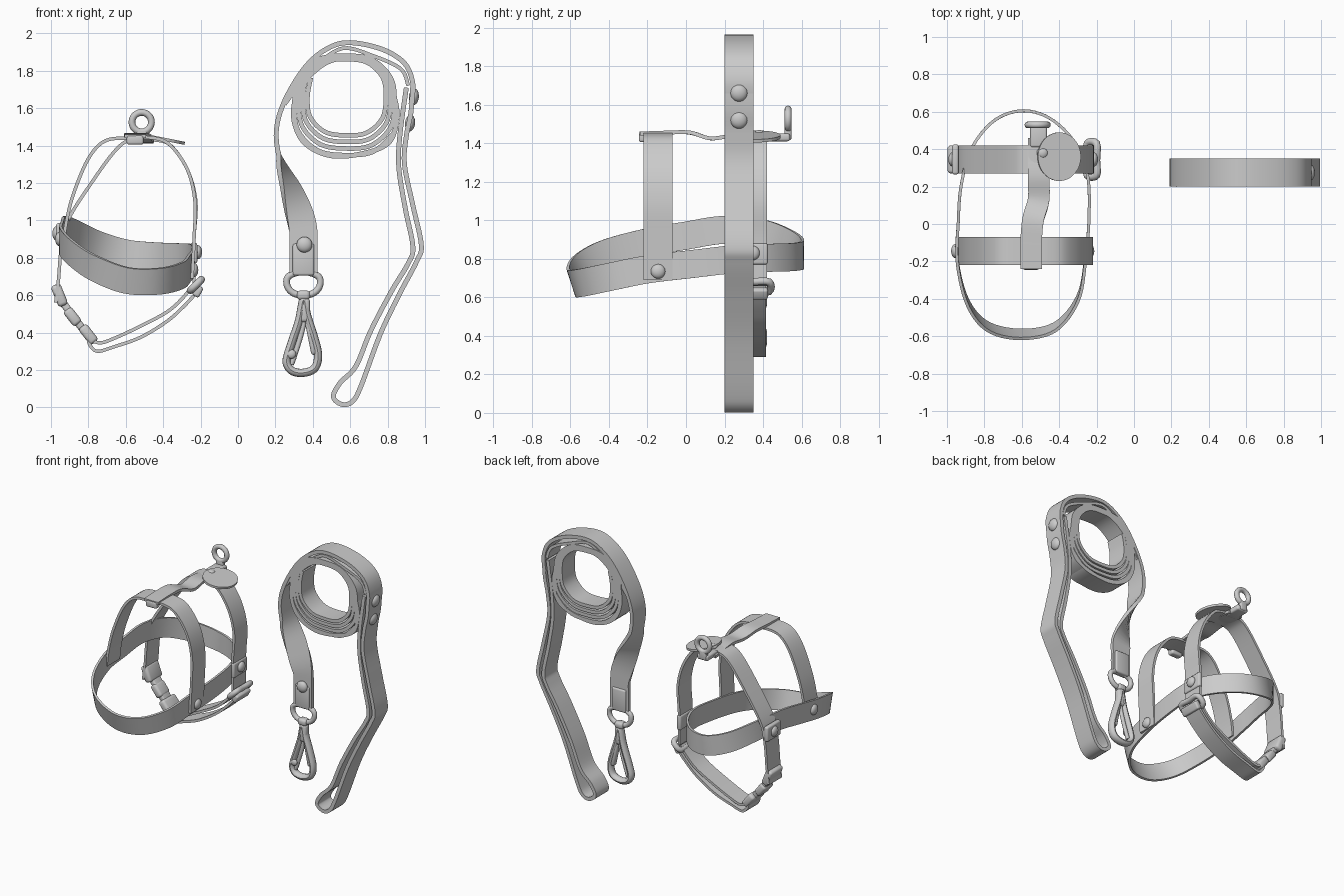
import bpy, bmesh, math
from mathutils import Vector

if "Cube" in bpy.data.objects:
    bpy.data.objects.remove(bpy.data.objects["Cube"])


def finish(name, bm, angle=40):
    bmesh.ops.recalc_face_normals(bm, faces=bm.faces)
    me = bpy.data.meshes.new(name)
    bm.to_mesh(me)
    bm.free()
    ob = bpy.data.objects.new(name, me)
    bpy.context.collection.objects.link(ob)
    bpy.ops.object.select_all(action='DESELECT')
    ob.select_set(True)
    bpy.context.view_layer.objects.active = ob
    bpy.ops.object.shade_smooth_by_angle(angle=math.radians(angle))
    return ob


def spline(pts, closed=False, n=6):
    """Catmull-Rom curve through the points."""
    p = [Vector(q) for q in pts]
    k = len(p)
    get = lambda i: p[i % k] if closed else p[max(0, min(k - 1, i))]
    out = []
    for i in range(k if closed else k - 1):
        a, b, c, d = (get(i + j) for j in (-1, 0, 1, 2))
        for s in range(n):
            t = s / n
            out.append(0.5 * (2 * b + (c - a) * t + (2 * a - 5 * b + 4 * c - d) * t * t
                              + (3 * b - a - 3 * c + d) * t ** 3))
    return out if closed else out + [p[-1]]


def sweep(name, pts, section, wdir, closed=False, n=6):
    """Sweep a (width, normal) section; wdir(point) gives the width direction."""
    path = spline(pts, closed, n)
    k = len(path)
    bm = bmesh.new()
    rings = []
    for i, c in enumerate(path):
        nxt = path[(i + 1) % k] if closed else path[min(k - 1, i + 1)]
        prv = path[i - 1] if closed else path[max(0, i - 1)]
        t = (nxt - prv).normalized()
        w = Vector(wdir(c))
        w = (w - t * w.dot(t)).normalized()
        m = t.cross(w)
        rings.append([bm.verts.new(c + w * a + m * b) for a, b in section])
    s = len(section)
    for i in range(k if closed else k - 1):
        a, b = rings[i], rings[(i + 1) % k]
        for j in range(s):
            bm.faces.new((a[j], a[(j + 1) % s], b[(j + 1) % s], b[j]))
    if not closed:
        bm.faces.new(rings[0])
        bm.faces.new(rings[-1])
    return finish(name, bm)


def flat(w, t):
    return [(-w / 2, -t / 2), (w / 2, -t / 2), (w / 2, t / 2), (-w / 2, t / 2)]


def disc(a, b, n=12):
    return [(a * math.cos(2 * math.pi * i / n), b * math.sin(2 * math.pi * i / n)) for i in range(n)]


across = lambda c: (0, 1, 0)


def strap(name, xz, y, w=0.15, t=0.018, wdir=across, closed=False):
    return sweep(name, [(x, y, z) for x, z in xz], flat(w, t), wdir, closed)


def rivet(name, loc, axis, r=0.036):
    bm = bmesh.new()
    bmesh.ops.create_uvsphere(bm, u_segments=20, v_segments=10, radius=r)
    q = Vector((0, 0, 1)).rotation_difference(Vector(axis))
    for v in bm.verts:
        v.co = q @ Vector((v.co.x, v.co.y, v.co.z * 0.6)) + Vector(loc)
    return finish(name, bm)


def block(name, loc, size, roty=0, bevel=0.012):
    bm = bmesh.new()
    bmesh.ops.create_cube(bm, size=1)
    for v in bm.verts:
        v.co = Vector(v.co[i] * size[i] for i in range(3))
    bmesh.ops.bevel(bm, geom=bm.edges[:], offset=bevel, segments=3, affect='EDGES', profile=0.5)
    ob = finish(name, bm)
    ob.location, ob.rotation_euler = loc, (0, roty, 0)
    return ob


# Harness: girth band
girth = [(-.24, .05, .775), (-.26, -.2, .745), (-.30, -.4, .705), (-.42, -.55, .675), (-.6, -.59, .68),
         (-.78, -.55, .75), (-.89, -.42, .825), (-.945, -.2, .885), (-.94, 0, .92), (-.925, .2, .95),
         (-.87, .4, .93), (-.75, .55, .87), (-.6, .605, .825), (-.45, .565, .81), (-.32, .44, .805),
         (-.25, .27, .80)]
sweep("girth_band", girth, flat(.145, .016), lambda c: (0, min(0, c.y) * .55, 1), True)

# Harness: front and rear arches
strap("front_arch", [(-.935, .86), (-.92, .98), (-.88, 1.14), (-.80, 1.33), (-.71, 1.425), (-.58, 1.44),
                     (-.45, 1.44), (-.36, 1.40), (-.27, 1.27), (-.23, 1.1), (-.235, .9), (-.245, .69)], -.145)
strap("rear_arch", [(-.975, .56), (-.96, .68), (-.945, .85), (-.91, 1.0), (-.77, 1.22), (-.65, 1.38), (-.57, 1.43),
                    (-.45, 1.43), (-.36, 1.40), (-.27, 1.27), (-.225, 1.1), (-.235, .9), (-.235, .66)], .345)

# Harness: spine strap with round tab
sweep("spine_strap", [(-.55, -.24, 1.45), (-.55, -.1, 1.455), (-.54, .02, 1.455), (-.51, .13, 1.425),
                      (-.51, .25, 1.44), (-.51, .36, 1.43), (-.51, .46, 1.42)],
      flat(.115, .02), lambda c: (1, 0, 0))
block("spine_end_fold", (-.55, -.22, 1.43), (.09, .05, .05))
bm = bmesh.new()
bmesh.ops.create_cone(bm, cap_ends=True, segments=40, radius1=.13, radius2=.13, depth=.016)
tab = finish("round_tab", bm)
tab.location, tab.rotation_euler, tab.scale = (-.40, .36, 1.435), (0, .2, 0), (.9, 1, 1)
rivet("spine_rivet", (-.49, .38, 1.45), (0, 0, 1), .03)

# Harness: leash ring and its neck
ring = [(-.515 + .052 * math.cos(a), .53, 1.525 + .052 * math.sin(a)) for a in [i * math.pi / 6 for i in range(12)]]
sweep("leash_ring", ring, disc(.018, .018), across, True, 3)
block("ring_neck", (-.51, .475, 1.43), (.09, .13, .04))
block("ring_foot", (-.515, .53, 1.45), (.06, .036, .07))

# Harness: chest strap (two layers) and fittings
strap("chest_strap_lower", [(-.80, .36), (-.79, .33), (-.75, .30), (-.66, .325), (-.52, .375), (-.38, .46), (-.29, .54),
                            (-.225, .61)], .345, .14)
strap("chest_strap_upper", [(-.80, .37), (-.74, .345), (-.66, .37), (-.52, .435), (-.38, .51), (-.30, .58), (-.24, .655)],
      .345, .14)
for i, (x, z, w, s) in enumerate([(-.955, .60, .15, .12), (-.885, .485, .11, .10), (-.80, .39, .15, .11)]):
    block("clasp_part_%d" % i, (x, .345, z), (.055, w, s), math.radians(-38 if i else -22), .018)
block("clasp_core", (-.88, .345, .485), (.04, .09, .28), math.radians(-37), .012)
sweep("slide_loop", [(-.25, y, .63) for y in (.26, .34, .43)] + [(-.20, y, .68) for y in (.43, .34, .26)],
      disc(.02, .02), lambda c: (1, 0, -1), True, 4)
block("slide_bar", (-.215, .345, .62), (.04, .16, .06), .5)
for i, (x, z) in enumerate([(-.235, .825), (-.955, .93)]):
    block("side_pad_%d" % i, (x, .345, z), (.035, .16, .11), 0, .012)

for i, (loc, d) in enumerate([((-.235, -.145, .735), 1), ((-.955, -.145, .90), -1),
                              ((-.215, .345, .83), 1), ((-.97, .345, .93), -1)]):
    rivet("side_rivet_%d" % i, loc, (d, 0, 0), .038)

# Leash: twisted lead from clip over the coil to the handle
def lead_dir(c):
    f = 1 if c.x > .55 else max(0, min(1, (c.z - .95) / .4))
    a = f * math.pi / 2
    return (math.cos(a), math.sin(a), 0)


LY = .275
strap("leash_lead", [(.35, .71), (.35, .85), (.345, .97), (.29, 1.15), (.225, 1.32), (.205, 1.48), (.25, 1.64),
                     (.36, 1.82), (.48, 1.92), (.6, 1.95), (.77, 1.915), (.89, 1.84), (.935, 1.73), (.925, 1.62)],
      LY, .15, .026, lead_dir)
block("clip_strap_fold", (.35, LY, .79), (.115, .05, .17))
rivet("clip_strap_rivet", (.355, LY - .025, .87), (0, -1, 0), .042)

# Leash: rounded-square coil
coil = []
for i in range(43):
    a, f = math.radians(150 + i * 30), i / 42
    r = (.21 + .085 * f) * (1 - .04 * math.cos(4 * a))
    coil.append((.575 + r * math.cos(a), 1.66 - .045 * f + r * .96 * math.sin(a)))
strap("leash_coil", coil, LY, .15, .024)
strap("coil_outer_turn", [(.31, 1.66), (.38, 1.77), (.5, 1.855), (.66, 1.86), (.79, 1.79), (.835, 1.66), (.85, 1.55),
                          (.81, 1.42), (.68, 1.36), (.5, 1.345), (.36, 1.41), (.30, 1.53)], LY, .15, .026, closed=True)
strap("coil_exit", [(.25, 1.62), (.34, 1.74), (.42, 1.83), (.56, 1.92), (.72, 1.88), (.87, 1.81), (.91, 1.72)],
      LY, .14, .02)

# Leash: handle loop
strap("leash_handle", [(.935, 1.73), (.925, 1.58), (.90, 1.45), (.89, 1.3), (.935, 1.08), (.98, .87), (.955, .78),
                       (.86, .60), (.76, .39), (.66, .12), (.615, .035), (.56, .015), (.51, .055), (.545, .13),
                       (.63, .22), (.71, .41), (.82, .62), (.91, .77), (.935, .86), (.895, 1.06), (.86, 1.28),
                       (.865, 1.45), (.90, 1.71)], LY, .15, .026)
for i, (x, z) in enumerate([(.94, 1.66), (.92, 1.52)]):
    rivet("handle_rivet_%d" % i, (x, LY, z), (1, 0, -.1), .045)

# Leash: swivel ring and snap hook
def loop(name, xz, section):
    return sweep(name, [(x, LY, z) for x, z in xz], section, across, True)


loop("swivel_ring", [(.27, .70), (.35, .725), (.43, .70), (.435, .645), (.39, .605), (.31, .605), (.265, .645)],
     disc(.018, .018))
block("swivel_collar", (.35, LY, .60), (.07, .06, .05), 0, .018)
loop("snap_hook", [(.35, .575), (.325, .46), (.275, .31), (.26, .24), (.29, .195), (.35, .185), (.41, .21), (.428, .28),
                   (.405, .38), (.37, .49)], disc(.03, .022))
block("hook_shoulder", (.355, LY, .52), (.06, .055, .13), 0, .018)
block("hook_spine", (.395, LY, .37), (.04, .045, .18), -.2, .015)
sweep("hook_gate", [(.36, LY, .50), (.34, LY, .40), (.30, LY, .27), (.285, LY, .23)], disc(.014, .014), across)
rivet("gate_thumb", (.285, LY - .02, .285), (0, -1, 0), .025)
